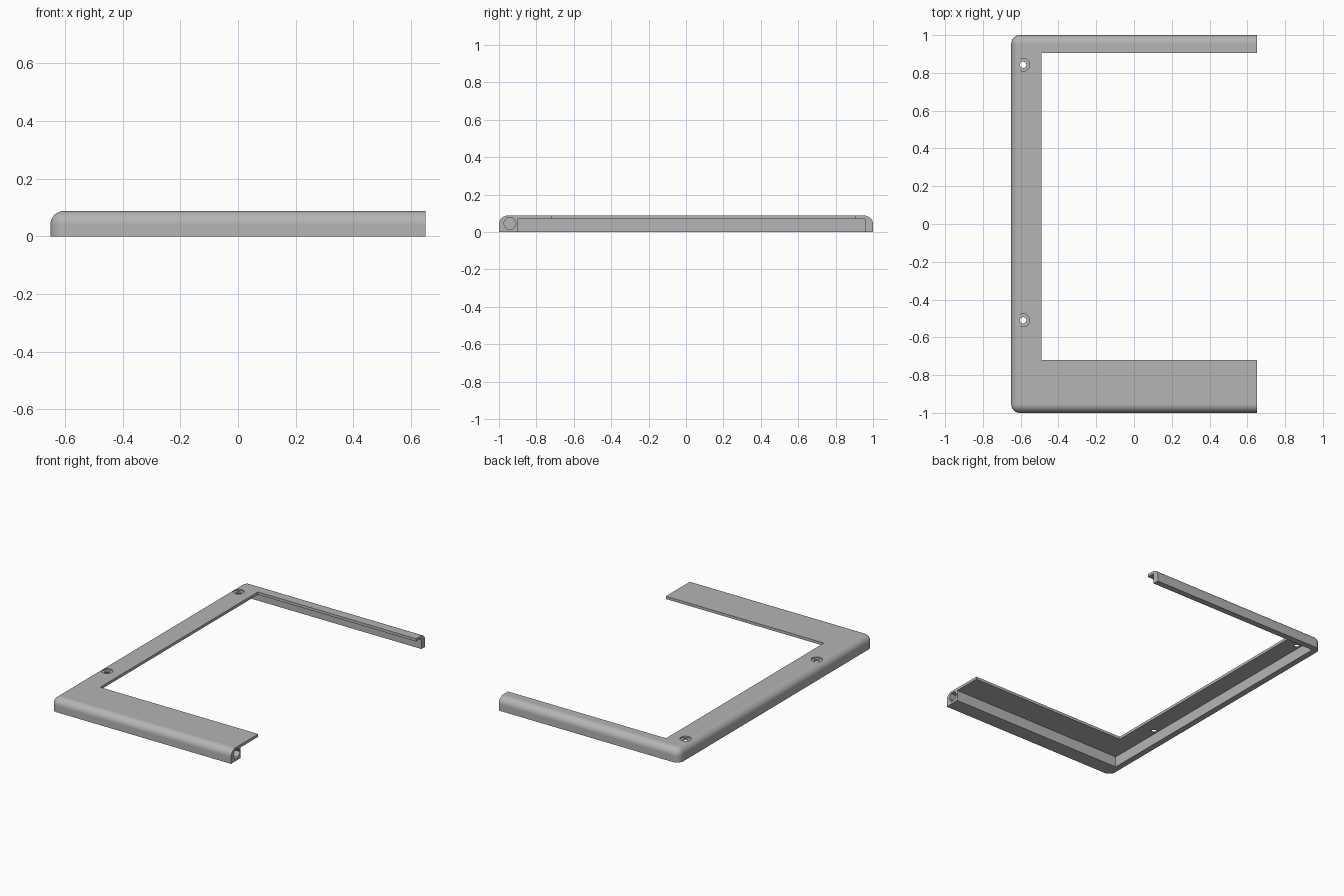
import bpy, bmesh, math
from mathutils import Matrix, Vector

if "Cube" in bpy.data.objects:
    bpy.data.objects.remove(bpy.data.objects["Cube"], do_unlink=True)

HX, HY, H = 0.65, 1.0, 0.088      # half width, half depth, height
FILLET = 0.046

grey = bpy.data.materials.new("plain grey")
grey.use_nodes = True
colour = (0.46, 0.46, 0.46, 1)
grey.diffuse_color = colour
grey.node_tree.nodes["Principled BSDF"].inputs["Base Color"].default_value = colour


def make(name, bm):
    mesh = bpy.data.meshes.new(name)
    bmesh.ops.recalc_face_normals(bm, faces=bm.faces)
    bm.to_mesh(mesh)
    bm.free()
    mesh.materials.append(grey)
    ob = bpy.data.objects.new(name, mesh)
    bpy.context.collection.objects.link(ob)
    return ob


def box_mesh(lo, hi):
    lo, hi = Vector(lo), Vector(hi)
    bm = bmesh.new()
    bmesh.ops.create_cube(bm, size=1, matrix=Matrix.Translation((lo + hi) / 2)
                          @ Matrix.Diagonal((*(hi - lo), 1)))
    return bm


def cylinder(name, centre, radius, depth, sides=32, rot=Matrix()):
    bm = bmesh.new()
    bmesh.ops.create_cone(bm, cap_ends=True, segments=sides, radius1=radius,
                          radius2=radius, depth=depth,
                          matrix=Matrix.Translation(centre) @ rot)
    return make(name, bm)


# Slab with rounded outer edges; the right end stays cut square
bm = box_mesh((-HX, -HY, 0), (HX, HY, H))


def rounded(edge):
    mid = (edge.verts[0].co + edge.verts[1].co) / 2
    top = mid.z > H - 0.001 and mid.x < HX - 0.001
    left_corner = abs(mid.z - H / 2) < 0.001 and mid.x < 0
    return top or left_corner


bmesh.ops.bevel(bm, geom=[e for e in bm.edges if rounded(e)], offset=FILLET,
                segments=10, profile=0.5, affect='EDGES')
frame = make("frame", bm)

# Opening through the frame and the hollow under its top plate
cutters = [
    make("opening_cutter", box_mesh((-0.49, -0.72, -0.1), (1, 0.905, 0.2))),
    make("hollow_cutter", box_mesh((-0.61, -0.9, -0.1), (1, 0.96, 0.07))),
]

# Counterbored screw holes
for y in (-0.51, 0.843):
    cutters.append(cylinder("screw_hole_cutter", (-0.587, y, 0.12), 0.017, 0.14))
    cutters.append(cylinder("counterbore_cutter", (-0.587, y, 0.13), 0.034, 0.1))

# Hexagonal socket in the end of the front arm, points towards front and back
to_x = Matrix.Rotation(math.pi / 2, 4, 'Y')
socket = cylinder("socket_cutter", (0, 0, 0), 0.034, 0.4, 6)
socket.data.transform(Matrix.Translation((HX, -0.942, 0.045)) @ to_x
                      @ Matrix.Rotation(math.pi / 2 - math.pi / 2, 4, 'Z'))
if max(v.co.y for v in socket.data.vertices) < -0.942 + 0.033:
    socket.data.transform(Matrix.Translation((0, -0.942, 0.045))
                          @ Matrix.Rotation(math.pi / 2, 4, 'X')
                          @ Matrix.Translation((0, 0.942, -0.045)))
cutters.append(socket)

bpy.ops.object.select_all(action='DESELECT')
bpy.context.view_layer.objects.active = frame
frame.select_set(True)
for cutter in cutters:
    mod = frame.modifiers.new("cut", 'BOOLEAN')
    mod.operation = 'DIFFERENCE'
    mod.solver = 'EXACT'
    mod.object = cutter
    bpy.ops.object.modifier_apply(modifier=mod.name)
    bpy.data.objects.remove(cutter, do_unlink=True)

# Smooth fillets with crisp cut edges and flat plates
bpy.ops.object.shade_smooth_by_angle(angle=math.radians(30))
weighted = frame.modifiers.new("even shading", 'WEIGHTED_NORMAL')
weighted.keep_sharp = True
